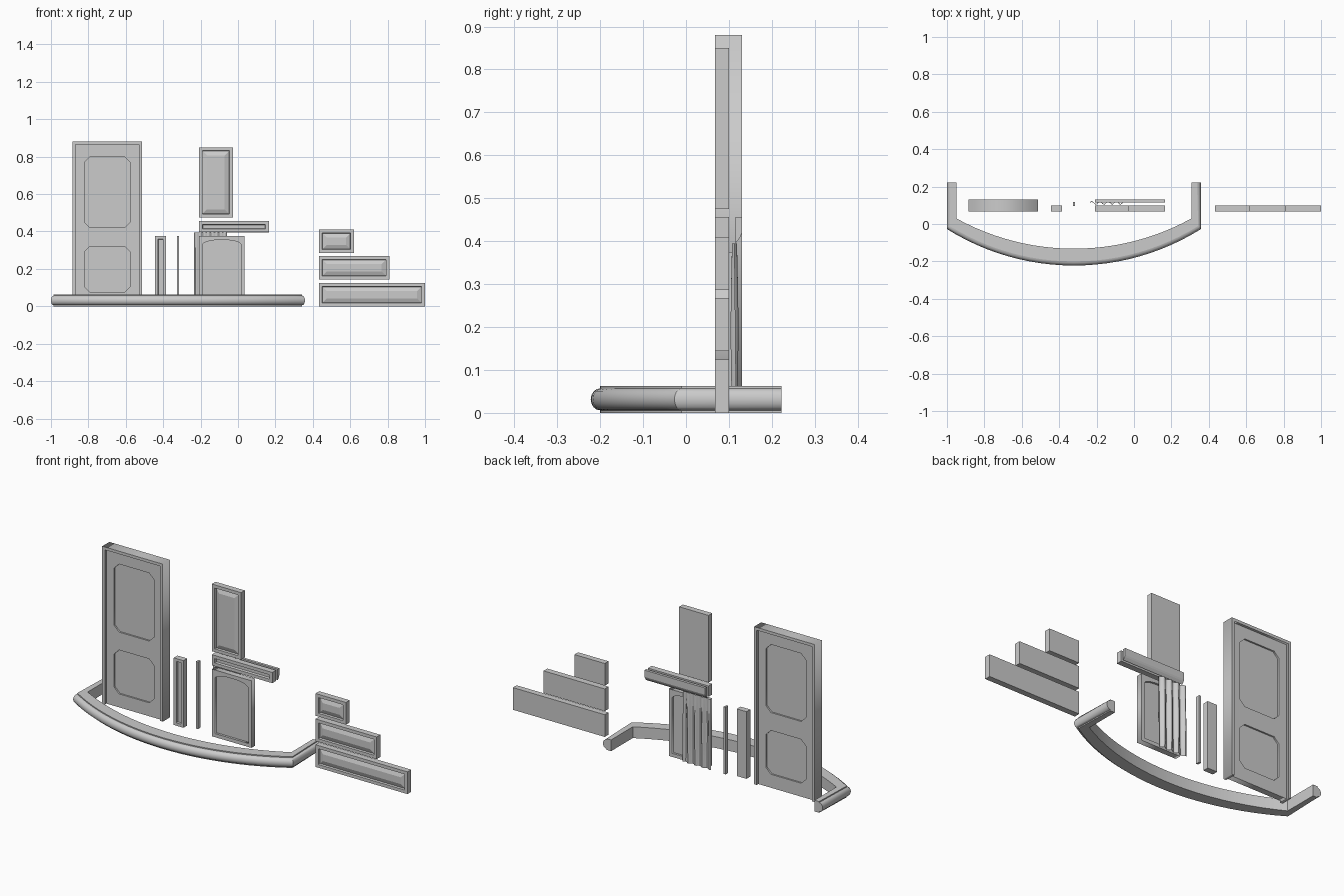
import bpy, bmesh, math

if "Cube" in bpy.data.objects:
    bpy.data.objects.remove(bpy.data.objects["Cube"])

Y0, Y1 = 0.067, 0.10  # common front and back planes of the thin panels


def mesh_object(name, bm, smooth=False):
    bmesh.ops.recalc_face_normals(bm, faces=bm.faces[:])
    me = bpy.data.meshes.new(name)
    bm.to_mesh(me)
    bm.free()
    ob = bpy.data.objects.new(name, me)
    bpy.context.collection.objects.link(ob)
    if smooth:
        bpy.ops.object.select_all(action='DESELECT')
        ob.select_set(True)
        bpy.context.view_layer.objects.active = ob
        bpy.ops.object.shade_smooth_by_angle(angle=math.radians(30))
    return ob


def loft(name, loops, cap=True, closed=True, smooth=False):
    bm = bmesh.new()
    rows = [[bm.verts.new(p) for p in lp] for lp in loops]
    n = len(rows[0])
    for a, b in zip(rows, rows[1:]):
        for i in range(n if closed else n - 1):
            j = (i + 1) % n
            bm.faces.new((a[i], a[j], b[j], b[i]))
    if cap:
        bm.faces.new(rows[0])
        bm.faces.new(rows[-1])
    return mesh_object(name, bm, smooth)


def panel(name, x0, x1, z0, z1, rings=(), y0=Y0, y1=Y1):
    """Box whose front face steps through (inset, y) rings."""
    def rect(d, y):
        return [(x0 + d, y, z0 + d), (x1 - d, y, z0 + d),
                (x1 - d, y, z1 - d), (x0 + d, y, z1 - d)]
    return loft(name, [rect(0, y1), rect(0, y0)] + [rect(d, y) for d, y in rings])


def cutout_board(name, outlines, y0, y1):
    """Flat outline (with holes) in x/z, extruded from y0 to y1."""
    cu = bpy.data.curves.new(name, 'CURVE')
    cu.dimensions = '2D'
    cu.fill_mode = 'BOTH'
    cu.extrude = (y1 - y0) / 2
    for pts in outlines:
        sp = cu.splines.new('POLY')
        sp.points.add(len(pts) - 1)
        for p, (x, z) in zip(sp.points, pts):
            p.co = (x, z, 0, 1)
        sp.use_cyclic_u = True
    ob = bpy.data.objects.new(name, cu)
    bpy.context.collection.objects.link(ob)
    ob.rotation_euler = (math.pi / 2, 0, 0)
    ob.location.y = (y0 + y1) / 2
    bpy.ops.object.select_all(action='DESELECT')
    ob.select_set(True)
    bpy.context.view_layer.objects.active = ob
    bpy.ops.object.convert(target='MESH')


def rect2(x0, x1, z0, z1):
    return [(x0, z0), (x1, z0), (x1, z1), (x0, z1)]


def clipped(x0, x1, z0, z1, c):
    return [(x0 + c, z0), (x1 - c, z0), (x1, z0 + c), (x1, z1 - c),
            (x1 - c, z1), (x0 + c, z1), (x0, z1 - c), (x0, z0 + c)]


# curved foot rail: inner and outer paths joined by a nosed profile
def arc_path(half, end_y, mid_y, n=24):
    s = end_y - mid_y
    r = (half * half + s * s) / (2 * s)
    a = math.asin(half / r)
    pts = [(-half, 0.222)]
    for i in range(n + 1):
        t = -a + 2 * a * i / n
        pts.append((r * math.sin(t), mid_y + r - r * math.cos(t)))
    return pts + [(half, 0.222)]


CX, H = -0.321, 0.063
loops = []
for (ix, iy), (ox, oy) in zip(arc_path(0.629, 0.03, -0.132), arc_path(0.679, -0.027, -0.222)):
    w = math.hypot(ox - ix, oy - iy)
    prof = [(0, 0), (0, H), (w - 0.022, H), (w - 0.022, H - 0.006)]
    for k in range(1, 8):
        a = math.pi / 2 - math.pi * k / 8
        prof.append((w - 0.022 + 0.022 * math.cos(a), H / 2 + (H / 2 - 0.006) * math.sin(a)))
    prof += [(w - 0.022, 0.006), (w - 0.022, 0)]
    loops.append([(CX + ix + (ox - ix) * d / w, iy + (oy - iy) * d / w, z) for d, z in prof])
loft("foot_rail", loops, smooth=True)

# door: three-sided frame, stile board with two openings, recessed core
L, R, T, f = -0.886, -0.512, 0.88, 0.016
cutout_board("door_frame", [[(L, 0), (L, T), (R, T), (R, 0), (R - f, 0),
                             (R - f, T - f), (L + f, T - f), (L + f, 0)]], Y0, 0.13)
wins = [(-0.822, -0.576, 0.42, 0.80), (-0.822, -0.576, 0.075, 0.32)]
cutout_board("door_leaf", [rect2(L + f, R - f, 0, T - f)] +
             [clipped(*w, 0.03) for w in wins], 0.081, 0.116)
for i, w in enumerate(wins):
    panel(f"door_inset_{i}", *w, y0=0.09, y1=0.107)

# narrow pilaster and thin strip
panel("pilaster", -0.444, -0.384, 0, 0.375, [(0.016, Y0), (0.018, Y0 + 0.012)])
panel("thin_strip", -0.327, -0.315, 0, 0.375, y0=0.095, y1=0.117)

# arched window panel with recessed pane
wx0, wx1, spring, crown = -0.19, 0.017, 0.325, 0.355
hw, mx = (wx1 - wx0) / 2, (wx0 + wx1) / 2
arch = [(wx0, 0.02), (wx1, 0.02)]
for k in range(17):
    a = math.pi * k / 16
    c = math.cos(a)
    arch.append((mx + hw * math.copysign(abs(c) ** 0.9, c),
                 spring + (crown - spring) * math.sin(a) ** 0.9))
cutout_board("window_frame", [rect2(-0.209, 0.036, 0, 0.375), arch], Y0, Y1)
panel("window_pane", wx0, wx1, 0.02, crown, y0=0.08, y1=0.088)

# pleated curtain, waves deepening downward
rows = []
for k in range(9):
    t = k / 8
    amp = 0.006 + 0.003 * math.sin(math.pi * t)
    rows.append([(-0.235 + 0.175 * u / 40, 0.113 + amp * math.sin(u / 40 * 8 * math.pi + 0.5 * t),
                  0.395 * (1 - t)) for u in range(41)])
loft("curtain", rows, cap=False, closed=False, smooth=True)

# ledge board and the moulding behind it
panel("ledge_board", -0.209, 0.165, 0.396, 0.456, [(0.018, Y0), (0.021, Y0 + 0.012)])
prof = [(0.115, 0.395), (0.12, 0.401), (0.126, 0.409), (0.13, 0.418), (0.13, 0.456), (0.115, 0.456)]
loft("crown_moulding", [[(x, y, z) for y, z in prof] for x in (-0.209, 0.165)])

# raised panels: tall one and three drawer fronts
raised = [(0.018, Y0), (0.02, Y0 + 0.012), (0.043, Y0 + 0.003)]
panel("tall_panel", -0.209, -0.028, 0.475, 0.85, raised)
for i, (x1, z0) in enumerate([(1.0, 0.0), (0.81, 0.144), (0.62, 0.286)]):
    panel(f"drawer_front_{i}", 0.432, x1, z0, z0 + 0.124, raised)
